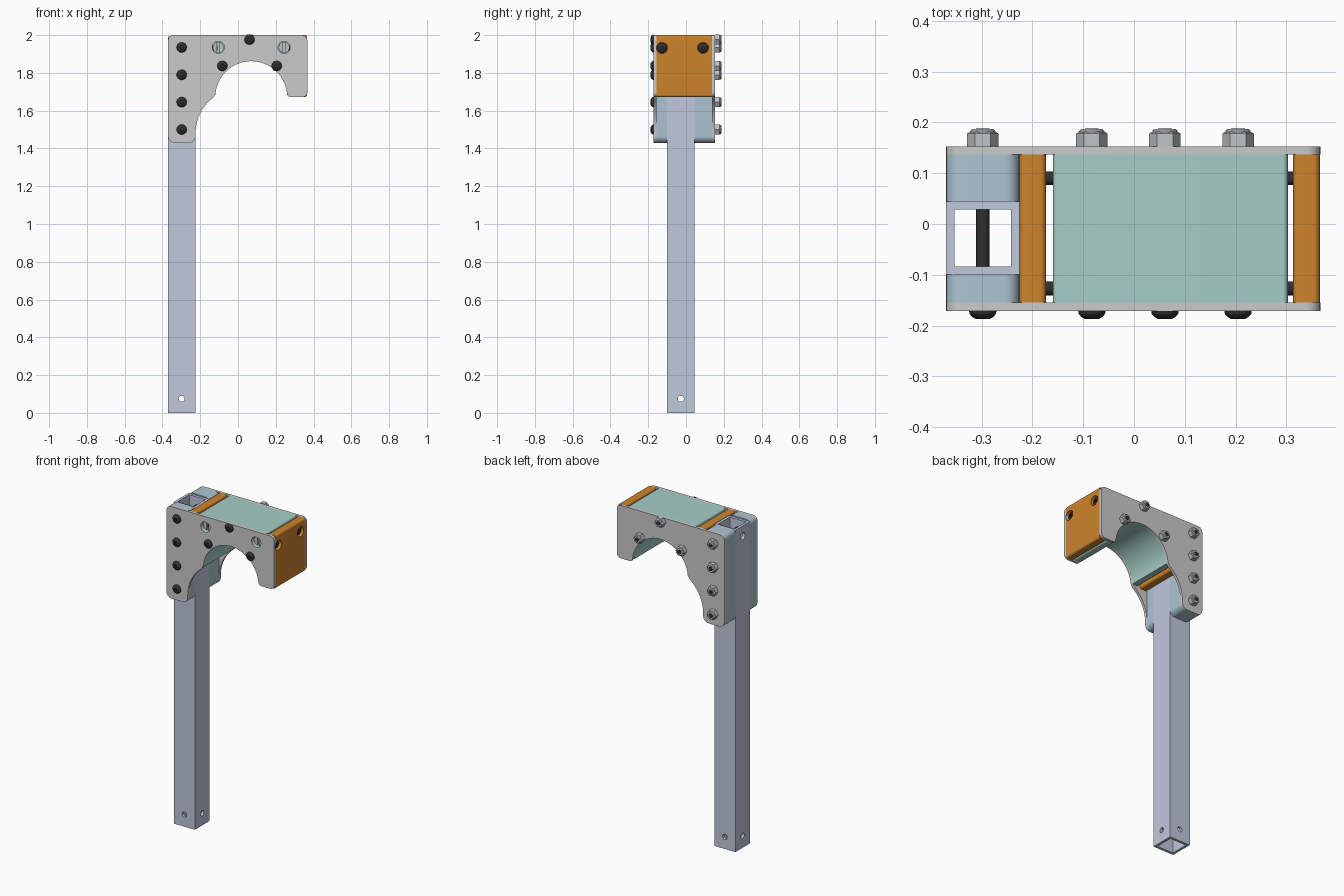
import bpy, bmesh
from math import radians, cos, sin, tan, pi
from mathutils import Vector

if "Cube" in bpy.data.objects:
    bpy.data.objects.remove(bpy.data.objects["Cube"])


def material(name, color):
    m = bpy.data.materials.new(name)
    m.diffuse_color = (*color, 1)
    m.use_nodes = True
    m.node_tree.nodes["Principled BSDF"].inputs["Base Color"].default_value = m.diffuse_color
    return m


TUBE = material("tube_blue", (0.53, 0.58, 0.72))
SPACER = material("spacer_blue", (0.42, 0.56, 0.65))
TEAL = material("teal", (0.38, 0.62, 0.57))
ORANGE = material("orange", (0.62, 0.23, 0.025))
DARK = material("dark", (0.03, 0.03, 0.03))
STEEL = material("steel", (0.52, 0.56, 0.58))


def make(name, bm, mat=None):
    bmesh.ops.recalc_face_normals(bm, faces=bm.faces)
    me = bpy.data.meshes.new(name)
    bm.to_mesh(me)
    bm.free()
    if mat:
        me.materials.append(mat)
    ob = bpy.data.objects.new(name, me)
    bpy.context.collection.objects.link(ob)
    return ob


def arc(cx, cz, r, a0, a1, n):
    return [(cx + r * cos(radians(a0 + (a1 - a0) * i / n)),
             cz + r * sin(radians(a0 + (a1 - a0) * i / n)), 0) for i in range(n + 1)]


def rounded(pts, n=6):
    """Replace every (x, z, radius) corner by a fillet."""
    out = []
    for i, (x, z, r) in enumerate(pts):
        p = Vector((x, z))
        if r == 0:
            out.append(p)
            continue
        a = (Vector(pts[i - 1][:2]) - p).normalized()
        b = (Vector(pts[(i + 1) % len(pts)][:2]) - p).normalized()
        half = a.angle(b) / 2
        c = p + (a + b).normalized() * (r / sin(half))
        s, e = p + a * (r / tan(half)) - c, p + b * (r / tan(half)) - c
        out += [c + (s.lerp(e, k / n)).normalized() * r for k in range(n + 1)]
    return out


def extrude_y(name, pts, y0, y1, mat=None):
    bm = bmesh.new()
    pts = rounded(pts)
    f = bm.faces.new([bm.verts.new((p[0], y0, p[1])) for p in pts])
    new = bmesh.ops.extrude_face_region(bm, geom=[f])["geom"]
    bmesh.ops.translate(bm, vec=(0, y1 - y0, 0),
                        verts=[v for v in new if isinstance(v, bmesh.types.BMVert)])
    return make(name, bm, mat)


def block(name, x0, x1, y0, y1, z0, z1, mat=None, top=0, bottom=0):
    return extrude_y(name, [(x0, z1, top), (x1, z1, top), (x1, z0, bottom), (x0, z0, bottom)],
                     y0, y1, mat)


def lathe(name, profile, sides, mat=None, loc=(0, 0, 0), rot=(0, 0, 0)):
    bm = bmesh.new()
    rings = [[bm.verts.new((r * cos(2 * pi * i / sides), r * sin(2 * pi * i / sides), h))
              for i in range(sides)] for r, h in profile]
    for a, b in zip(rings, rings[1:]):
        for i in range(sides):
            j = (i + 1) % sides
            bm.faces.new((a[i], a[j], b[j], b[i]))
    bmesh.ops.remove_doubles(bm, verts=bm.verts, dist=1e-5)
    ob = make(name, bm, mat)
    ob.location, ob.rotation_euler = loc, rot
    return ob


def rod(name, r, length, loc, rot, mat=None, sides=24):
    return lathe(name, [(0, 0), (r, 0), (r, length), (0, length)], sides, mat, loc, rot)


def cut(ob, cutter):
    cutter.hide_render = True
    m = ob.modifiers.new("cut", "BOOLEAN")
    m.operation, m.object, m.solver = "DIFFERENCE", cutter, "EXACT"
    bpy.context.view_layer.objects.active = ob
    bpy.ops.object.modifier_apply(modifier=m.name)
    bpy.data.objects.remove(cutter)


def copy(ob, name, loc, rot):
    c = bpy.data.objects.new(name, ob.data)
    c.location, c.rotation_euler = loc, rot
    bpy.context.collection.objects.link(c)


ALONG_Y = (-pi / 2, 0, 0)
ALONG_X = (0, pi / 2, 0)
Y0, Y1 = -0.155, 0.137          # inner faces of the side plates
TX, TY = -0.298, -0.0275        # tube axis
CX = 0.07                       # hook centre

# Square tube with cross holes
tube = block("square_tube", TX - .072, TX + .072, TY - .072, TY + .072, 0, 1.993, TUBE)
cut(tube, block("bore", TX - .056, TX + .056, TY - .056, TY + .056, -.1, 2.1))
cut(tube, rod("hole", .016, .4, (TX, TY - .2, .075), ALONG_Y))
cut(tube, rod("hole", .016, .4, (TX - .2, TY, .075), ALONG_X))
cut(tube, rod("hole", .022, .4, (TX - .2, TY, 1.93), ALONG_X))

# Hook-shaped side plates
outline = [(-.37, 2, .028), (.367, 2, .028), (.367, 1.672, .025), (.265, 1.672, .016)]
outline += arc(CX, 1.672, .19, 9, 175, 32) + arc(.012, 1.48, .237, 127, 180, 12)
outline += [(-.225, 1.43, .035), (-.37, 1.43, .035)]
front_plate = extrude_y("front_plate", outline, -.171, Y0)
extrude_y("back_plate", outline, Y1, .153)

# Spacers either side of the tube
block("front_spacer", -.37, -.226, Y0, TY - .072, 1.43, 2, SPACER, .028, .035)
block("back_spacer", -.37, -.226, TY + .072, Y1, 1.43, 2, SPACER, .028, .035)

# Arched core
core = extrude_y("arched_core", [(-.16, 2, .01), (.303, 2, .01), (.303, 1.68, .01)]
                 + arc(CX, 1.672, .19, 3, 177, 36) + [(-.16, 1.68, .01)], Y0, Y1, TEAL)

# Bolt, screw and lock nut masters
head = [(0, 0), (.014, 0), (.021, .004), (.026, .010), (.027, .016), (.0135, .016)]


def fastener(name, length, loc, rot):
    ob = lathe(name, head + [(.0135, length), (0, length)], 24, DARK)
    cut(ob, rod("socket", .0095, .03, (0, 0, -.02), (0, 0, 0), sides=6))
    ob.location, ob.rotation_euler = loc, rot
    return ob


bolt_xz = [(TX, 1.935), (TX, 1.79), (TX, 1.645), (TX, 1.5),
           (-.083, 1.837), (.061, 1.976), (.205, 1.837)]
bolt = nut = collar = None
for i, (x, z) in enumerate(bolt_xz):
    bl, nl = (x, -.187, z), (x, .153, z)
    if bolt is None:
        bolt = fastener("bolt", .375, bl, ALONG_Y)
        nut = lathe("hex_nut", [(0, 0), (.031, 0), (.031, .025), (.026, .028), (0, .028)],
                    6, STEEL, nl, ALONG_Y)
        collar = lathe("nut_collar", [(.025, .024), (.025, .03), (.021, .034), (.013, .034)],
                       24, STEEL, nl, ALONG_Y)
    else:
        copy(bolt, f"bolt_{i}", bl, ALONG_Y)
        copy(nut, f"hex_nut_{i}", nl, ALONG_Y)
        copy(collar, f"nut_collar_{i}", nl, ALONG_Y)

# Orange end blocks with recessed screws, and the barrel nuts they pull on
for side, s in (("right", 1), ("left", -1)):
    outer, inner = CX + s * .296, CX + s * .243
    end = block(f"{side}_end_block", min(outer, inner), max(outer, inner), Y0, Y1,
                1.672, 2, ORANGE, .012, .012)
    inward = (0, -s * pi / 2, 0)
    for y in (-.127, .09):
        cut(end, rod("recess", .030, .06, (outer + s * .03, y, 1.932), inward))
        fastener(f"{side}_screw", .11, (outer - s * .008, y, 1.932), inward)
    bx = CX + s * .174
    for ob in (front_plate, core):
        cut(ob, rod("hole", .032, .12, (bx, -.2, 1.935), ALONG_Y, sides=32))
    barrel = rod(f"{side}_barrel_nut", .029, .07, (bx, -.15, 1.935), ALONG_Y, STEEL)
    cut(barrel, block("slot", bx - .006, bx + .006, -.2, -.135, 1.85, 2.02))

for ob in bpy.context.scene.objects:
    ob.select_set(True)
bpy.context.view_layer.objects.active = tube
bpy.ops.object.shade_smooth_by_angle(angle=radians(30))
